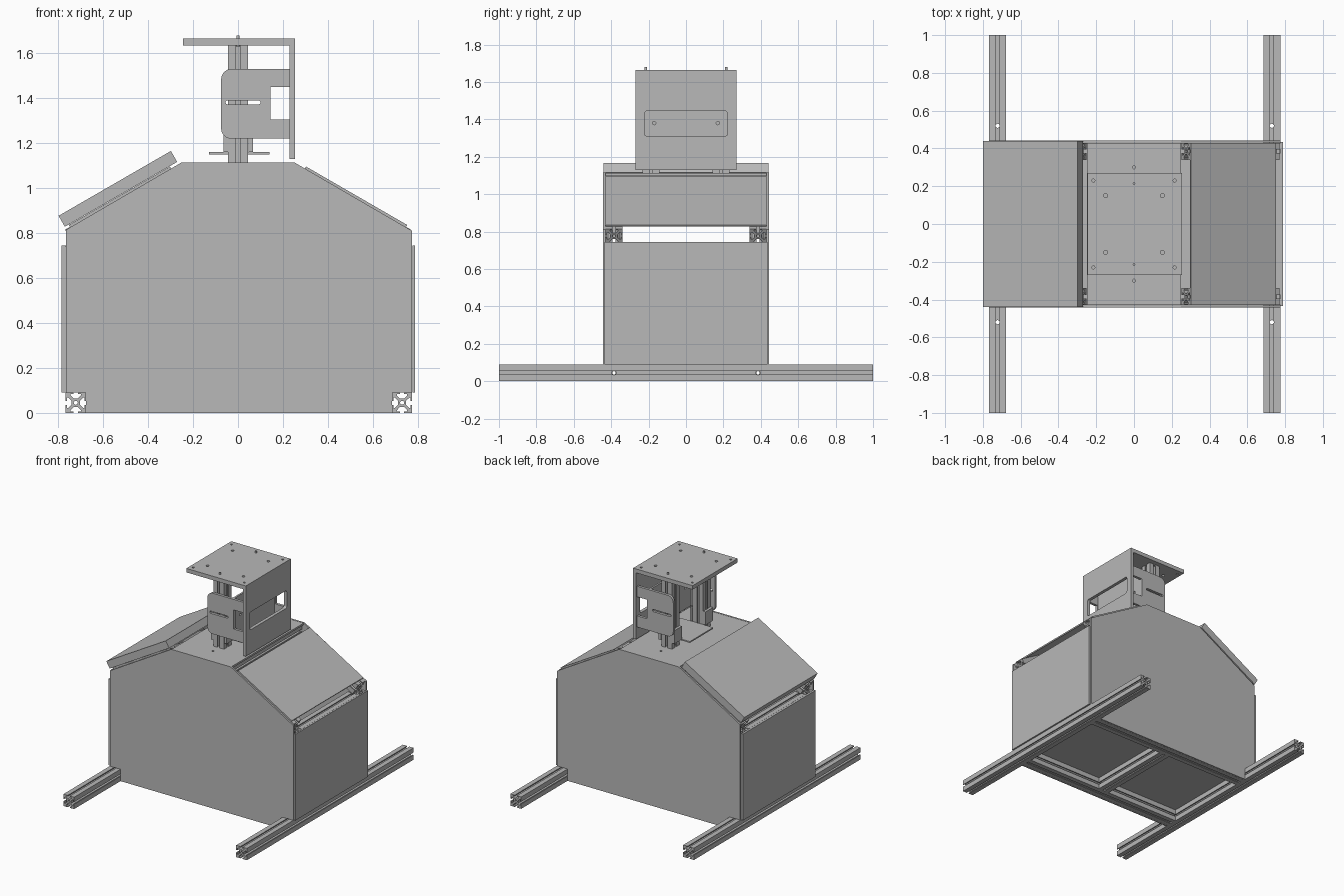
import bpy, bmesh, math
from mathutils import Vector, Matrix

cube = bpy.data.objects.get("Cube")
if cube:
    bpy.data.objects.remove(cube, do_unlink=True)

grey = bpy.data.materials.new("aluminium_grey")
grey.use_nodes = True
tone = (0.48, 0.48, 0.48, 1)
grey.diffuse_color = tone
grey.node_tree.nodes["Principled BSDF"].inputs["Base Color"].default_value = tone

X, Y, Z = Vector((1, 0, 0)), Vector((0, 1, 0)), Vector((0, 0, 1))


def slab(name, loops, origin, u, v, depth):
    """Extrude outline loops (holes included) lying in the u-v plane, centred on origin."""
    curve = bpy.data.curves.new(name, "CURVE")
    curve.dimensions = "2D"
    curve.fill_mode = "BOTH"
    curve.extrude = depth / 2
    for loop in loops:
        spline = curve.splines.new("POLY")
        spline.points.add(len(loop) - 1)
        for point, (a, b) in zip(spline.points, loop):
            point.co = (a, b, 0, 1)
        spline.use_cyclic_u = True
    temp = bpy.data.objects.new(name, curve)
    mesh = bpy.data.meshes.new_from_object(temp)
    bpy.data.objects.remove(temp)
    bpy.data.curves.remove(curve)
    basis = Matrix((u, v, u.cross(v))).transposed().to_4x4()
    mesh.transform(Matrix.Translation(origin) @ basis)
    bm = bmesh.new()
    bm.from_mesh(mesh)
    bmesh.ops.remove_doubles(bm, verts=bm.verts, dist=1e-5)
    bmesh.ops.recalc_face_normals(bm, faces=bm.faces)
    for face in bm.faces:
        face.smooth = False
    bm.to_mesh(mesh)
    bm.free()
    mesh.materials.clear()
    mesh.materials.append(grey)
    obj = bpy.data.objects.new(name, mesh)
    bpy.context.collection.objects.link(obj)
    return obj


def rect(a0, b0, a1, b1):
    return [(a0, b0), (a1, b0), (a1, b1), (a0, b1)]


def rounded(a0, b0, a1, b1, radii):
    """Rectangle with a radius per corner, counter-clockwise from lower left."""
    pts = []
    for i, (a, b) in enumerate(rect(a0, b0, a1, b1)):
        r = radii[i]
        if not r:
            pts.append((a, b))
            continue
        ca = a + r if a == a0 else a - r
        cb = b + r if b == b0 else b - r
        for k in range(6):
            t = math.pi * (1 + i / 2 + k / 10)
            pts.append((ca + r * math.cos(t), cb + r * math.sin(t)))
    return pts


def circle(a, b, r):
    return [(a + r * math.cos(k * math.tau / 12), b + r * math.sin(k * math.tau / 12))
            for k in range(12)]


def box(name, x0, x1, y0, y1, z0, z1):
    return slab(name, [rect(x0, y0, x1, y1)], Vector((0, 0, (z0 + z1) / 2)), X, Y, z1 - z0)


# T-slot rail section, repeated on four sides, with a central bore
H = 0.045
side = [(1, -1), (1, -0.2), (0.85, -0.2), (0.85, -0.5), (0.72, -0.5), (0.4, -0.2),
        (0.4, 0.2), (0.72, 0.5), (0.85, 0.5), (0.85, 0.2), (1, 0.2)]
section = []
for turn in range(4):
    c, s = round(math.cos(turn * math.pi / 2)), round(math.sin(turn * math.pi / 2))
    section += [(H * (a * c - b * s), H * (a * s + b * c)) for a, b in side]


def rail(name, start, end, up):
    start, end = Vector(start), Vector(end)
    along = (end - start).normalized()
    return slab(name, [section, circle(0, 0, 0.009)], (start + end) / 2,
                up.cross(along), up, (end - start).length)


def drill(obj, cutters):
    for cutter in cutters:
        cutter.hide_render = True
        mod = obj.modifiers.new("drill", "BOOLEAN")
        mod.operation = "DIFFERENCE"
        mod.solver = "EXACT"
        mod.object = cutter
    bpy.context.view_layer.update()
    graph = bpy.context.evaluated_depsgraph_get()
    drilled = bpy.data.meshes.new_from_object(obj.evaluated_get(graph))
    obj.modifiers.clear()
    obj.data = drilled
    for cutter in cutters:
        bpy.data.objects.remove(cutter)


# Base frame: long feet, cross rails and a middle rail
FEET = {"right": -0.722, "left": 0.73}
ROW = 0.385
for word, x in FEET.items():
    foot = rail("foot_rail_" + word, (x, -1, H), (x, 1, H), Z)
    drill(foot, [slab("drill_tool", [circle(x, y, 0.011)], Vector((0, 0, H)), X, Y, 0.2)
                 for y in (-0.52, 0.52)]
          + [slab("drill_tool", [circle(y, H, 0.011)], Vector((x, 0, 0)), Y, Z, 0.2)
             for y in (-ROW, ROW)])
    rail("upper_side_rail_" + word, (x, -ROW + H, 0.7), (x, ROW - H, 0.7), Z)
rail("base_middle_rail", (0, -ROW + H, H), (0, ROW - H, H), Z)
box("floor_panel", -0.76, 0.77, -0.43, 0.43, 0.09, 0.1)

# Front and back walls, notched around the feet
wall = [(-0.677, 0), (0.685, 0), (0.685, 0.09), (0.775, 0.09), (0.775, 0.81), (0.25, 1.115),
        (-0.25, 1.115), (-0.765, 0.815), (-0.765, 0.09), (-0.677, 0.09)]
for word, s in (("front", -1), ("back", 1)):
    slab(word + "_wall", [wall], Vector((0, s * 0.437, 0)), X, Z, 0.012)
    rail("base_cross_rail_" + word, (-0.677, s * ROW, H), (0.685, s * ROW, H), Z)
    for name, x in FEET.items():
        rail(f"corner_post_{word}_{name}", (x, s * ROW, 0.09), (x, s * ROW, 0.74), Y)

# Side walls
box("side_wall_right", -0.785, -0.768, -0.435, 0.435, 0.09, 0.745)
box("side_wall_left", 0.776, 0.788, -0.435, 0.435, 0.09, 0.745)

# Sloped roof: beams, thin panels and the ridge rails
for word, s in (("right", -1), ("left", 1)):
    down = Vector((s * 0.866, 0, -0.5))
    out = Vector((s * 0.5, 0, 0.866))
    top = Vector((s * 0.25, 0, 1.115))
    for name, y in (("front", -ROW), ("back", ROW)):
        base = top - out * H + Y * y
        rail(f"roof_beam_{name}_{word}", base + down * 0.055, base + down * 0.6, out)
    slab("roof_panel_" + word, [rect(0.055, 0, 0.575, 0.01)], top, down, out, 0.86)
    rail("ridge_rail_" + word, (s * 0.19, -0.43, 1.055), (s * 0.19, 0.43, 1.055), Z)
    if s < 0:
        slab("thick_lid", [rect(0.017, 0.012, 0.594, 0.068)], top, down, out, 0.88)

# Deck on top of the body
slab("deck_plate", [rect(-0.25, -0.43, 0.25, 0.43), circle(0, -0.3, 0.008), circle(0, 0.3, 0.008)],
     Vector((0, 0, 1.107)), X, Y, 0.014)

# Tower: cap, end plate with window, backing plate
cap_holes = [circle(a * s, b * t, r) for a, b, r in ((0.15, 0.15, 0.011), (0.215, 0.23, 0.008))
             for s in (-1, 1) for t in (-1, 1)]
slab("tower_cap", [rect(-0.245, -0.27, 0.23, 0.27)] + cap_holes, Vector((0, 0, 1.65)), X, Y, 0.03)
slab("tower_end_plate", [rect(-0.27, 1.13, 0.27, 1.665),
                         rounded(-0.222, 1.31, 0.222, 1.445, [0.015] * 4)],
     Vector((0.242, 0, 0)), Y, Z, 0.025)
slab("tower_backing_plate", [rect(-0.24, 1.22, 0.24, 1.53),
                             circle(-0.17, 1.38, 0.009), circle(0.17, 1.38, 0.009)],
     Vector((0.132, 0, 0)), Y, Z, 0.014)

# Tower sides, columns, clamps and bolts
for word, s in (("front", -1), ("back", 1)):
    slab("tower_side_" + word,
         [rounded(-0.075, 1.22, 0.235, 1.53, [0.045, 0, 0, 0.045]),
          rect(0.145, 1.305, 0.23, 1.45),
          rounded(-0.055, 1.373, 0.1, 1.39, [0.008] * 4)],
         Vector((0, s * 0.25, 0)), X, Z, 0.02)
    rail("tower_column_" + word, (0, s * 0.187, 1.114), (0, s * 0.187, 1.635), Y)
    for name, x in (("outer", -0.055), ("inner", 0.057)):
        box(f"column_clamp_{word}_{name}", x - 0.01, x + 0.01, s * 0.187 - 0.045,
            s * 0.187 + 0.045, 1.16, 1.26)
    slab("cap_bolt_" + word, [circle(0, s * 0.215, 0.007)], Vector((0, 0, 1.655)), X, Y, 0.05)

# Small tray between the columns
box("tray", -0.13, 0.14, -0.14, 0.14, 1.15, 1.16)
